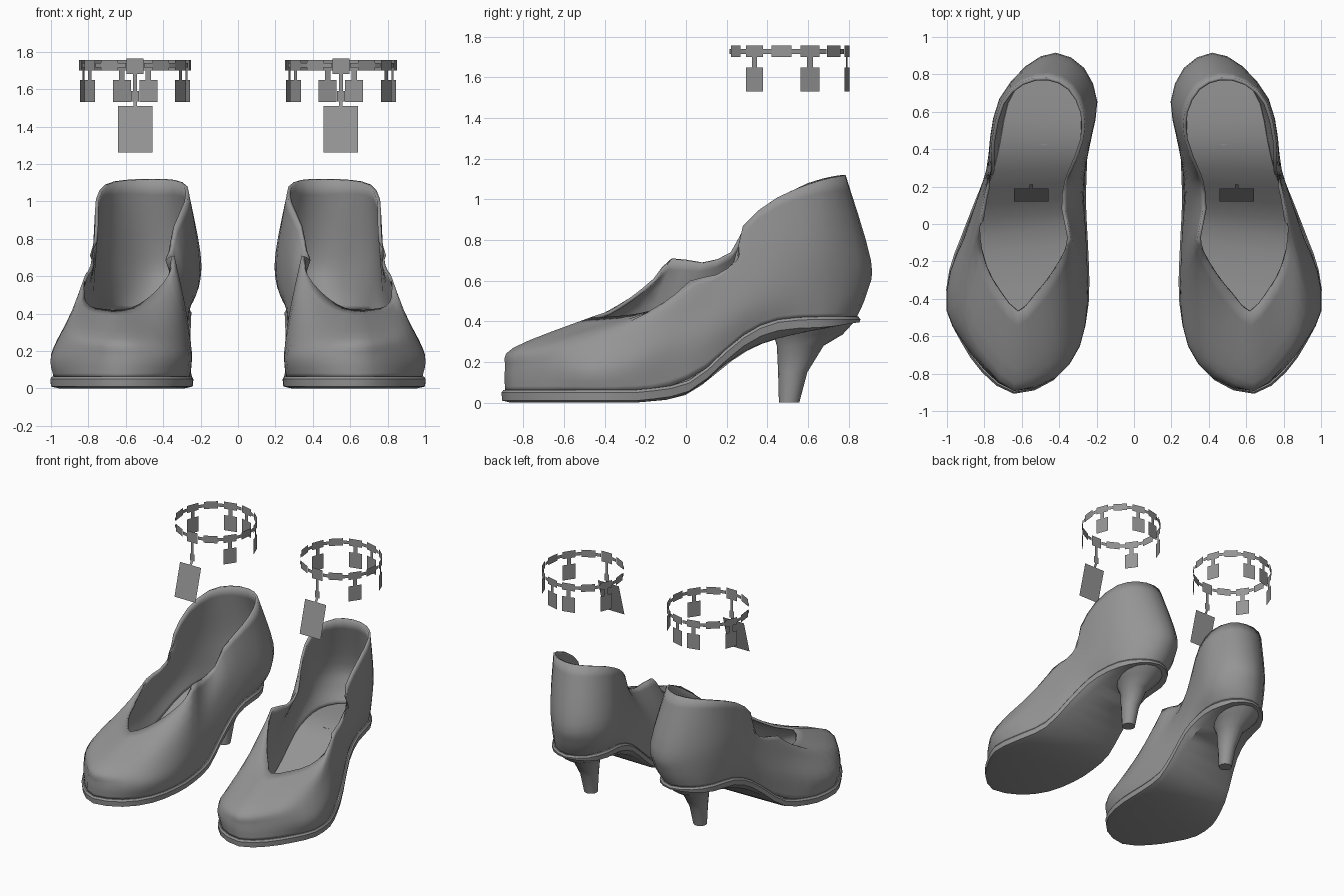
import bpy, bmesh, math
from mathutils import Vector

if "Cube" in bpy.data.objects:
    bpy.data.objects.remove(bpy.data.objects["Cube"])

grey = bpy.data.materials.new("mid_grey")
grey.diffuse_color = (0.3, 0.3, 0.3, 1)
grey.use_nodes = True
grey.node_tree.nodes["Principled BSDF"].inputs["Base Color"].default_value = grey.diffuse_color


def finish(name, bm, smooth=40, thickness=0):
    """Turn a bmesh of the right-hand part into a mirrored object."""
    me = bpy.data.meshes.new(name)
    bm.to_mesh(me)
    bm.free()
    me.materials.append(grey)
    ob = bpy.data.objects.new(name, me)
    bpy.context.collection.objects.link(ob)
    bpy.context.view_layer.objects.active = ob
    ob.select_set(True)
    if smooth:
        bpy.ops.object.shade_smooth_by_angle(angle=math.radians(smooth))
    ob.select_set(False)
    if thickness:
        s = ob.modifiers.new("lining", 'SOLIDIFY')
        s.thickness, s.offset = thickness, -1
    m = ob.modifiers.new("pair", 'MIRROR')
    m.use_mirror_merge = False
    return ob


def spline(a, b, c, d, t):
    return 0.5 * (2 * b + (c - a) * t + (2 * a - 5 * b + 4 * c - d) * t * t
                  + (3 * b - a - 3 * c + d) * t ** 3)


def ring(pts, sub=2):
    """Smooth closed curve through the points."""
    p = [Vector(q) for q in pts]
    n = len(p)
    return [spline(p[i - 1], p[i], p[(i + 1) % n], p[(i + 2) % n], k / sub)
            for i in range(n) for k in range(sub)]


def lookup(table, y):
    for (y0, z0), (y1, z1) in zip(table, table[1:]):
        if y <= y1:
            return z0 + (z1 - z0) * max(0, (y - y0) / (y1 - y0))
    return table[-1][1]


def loft(bm, rings):
    vs = [[bm.verts.new(p) for p in r] for r in rings]
    for a, b in zip(vs, vs[1:]):
        n = len(a)
        for i in range(n):
            bm.faces.new((a[i], a[(i + 1) % n], b[(i + 1) % n], b[i]))
    return vs


def cap(bm, r, up):
    """Close a toe-to-heel ring with strips running across it."""
    n = len(r)
    for i in range(n // 2):
        f = [r[i], r[i + 1], r[n - i - 1], r[(n - i) % n]]
        f = list(dict.fromkeys(f))
        bm.faces.new(f if up else f[::-1])


# Height of the sole's upper and lower edge along the shoe
EDGE = [(-.95, .06), (-.25, .06), (-.1, .075), (0, .10), (.1, .17), (.2, .265),
        (.3, .345), (.4, .395), (.5, .415), (.65, .42), (.9, .42)]
UNDER = [(-.95, 0), (-.25, 0), (-.03, .02), (.1, .10), (.2, .19), (.33, .275),
         (.45, .315), (.6, .35), (.9, .40)]

# Guide curves run toe, outer side, back, inner side
outline = [(.64, -.89), (.80, -.78), (.91, -.62), (.985, -.45), (.97, -.25),
           (.91, -.08), (.84, .10), (.77, .28), (.73, .45), (.69, .65), (.60, .78),
           (.46, .84), (.33, .77), (.27, .62), (.27, .45), (.27, .30), (.275, .15),
           (.27, 0), (.26, -.2), (.26, -.42), (.31, -.65), (.44, -.82)]
low = [(.64, -.89, .17), (.80, -.77, .18), (.92, -.62, .18), (1, -.46, .17),
       (.98, -.25, .20), (.91, -.08, .25), (.85, .10, .32), (.79, .29, .46),
       (.76, .46, .53), (.70, .67, .54), (.58, .83, .54), (.43, .89, .54),
       (.28, .81, .54), (.21, .65, .54), (.23, .46, .52), (.26, .29, .45),
       (.27, .14, .34), (.26, -.02, .27), (.25, -.22, .22), (.25, -.43, .18),
       (.29, -.65, .18), (.42, -.82, .18)]
high = [(.64, -.85, .27), (.78, -.72, .28), (.88, -.57, .31), (.92, -.38, .34),
        (.90, -.18, .38), (.86, -.02, .43), (.82, .13, .50), (.78, .29, .66),
        (.77, .46, .75), (.72, .67, .76), (.58, .84, .74), (.42, .91, .70),
        (.27, .83, .72), (.20, .65, .72), (.235, .46, .72), (.28, .29, .66),
        (.30, .15, .55), (.30, 0, .47), (.28, -.17, .43), (.30, -.36, .37),
        (.36, -.59, .31), (.46, -.75, .28)]
rim = [(.62, -.47, .42), (.72, -.36, .425), (.79, -.23, .44), (.82, -.08, .49),
       (.82, .02, .60), (.80, .15, .63), (.775, .25, .71), (.765, .28, .87),
       (.76, .45, 1.01), (.71, .65, 1.09), (.60, .76, 1.115), (.46, .785, 1.12),
       (.34, .73, 1.115), (.27, .60, 1.08), (.27, .45, 1.0), (.33, .29, .87),
       (.36, .22, .74), (.37, .08, .69), (.34, -.07, .71), (.37, -.16, .61),
       (.44, -.27, .52), (.53, -.38, .45)]

# Shoe upper: shell rising from the sole to the opening
base = ring([(x, y, lookup(EDGE, y)) for x, y in outline])
guides = [base, ring(low), ring(high), ring(rim)]
levels = []
for s in range(3):
    for k in range(4):
        a, b, c, d = (guides[min(3, max(0, s + o))] for o in (-1, 0, 1, 2))
        levels.append([spline(*q, k / 4) for q in zip(a, b, c, d)])
levels.append(guides[3])
bm = bmesh.new()
loft(bm, levels)
finish("shoe_upper", bm, 60, 0.018)


# Sole: narrow lip, curved edge and a closed footbed
def sole_ring(grow, height):
    out = []
    for i, p in enumerate(base):
        t = base[(i + 1) % len(base)] - base[i - 1]
        side = Vector((t.y, -t.x, 0)).normalized()
        out.append(Vector((p.x, p.y, height(p.y))) + side * grow)
    return out


bm = bmesh.new()
parts = loft(bm, [sole_ring(-.03, lambda y: lookup(UNDER, y)),
                  sole_ring(.014, lambda y: max(lookup(UNDER, y) + .006, lookup(EDGE, y) - .05)),
                  sole_ring(.018, lambda y: lookup(EDGE, y) - .01),
                  sole_ring(.008, lambda y: lookup(EDGE, y) + .003)])
cap(bm, parts[0], False)
cap(bm, parts[-1], True)
finish("sole", bm)

# Heel: tapered post flaring into the sole
bm = bmesh.new()
rings = []
for cy, rx, ry, z in [(.507, .05, .05, 0), (.525, .065, .072, .15), (.562, .09, .115, .28),
                      (.60, .14, .17, .335), (.625, .195, .205, .40)]:
    rings.append([(.48 + rx * math.cos(a), cy + ry * math.sin(a), z)
                  for a in (math.tau * i / 16 for i in range(16))])
post = loft(bm, rings)
bm.faces.new(post[0][::-1])
bm.faces.new(post[-1])
finish("heel", bm)

# Ankle chain: thin plates placed round a circle above the shoe
CX, CY, R = .55, .505, .295


def plate(bm, angle, w, z0, z1, r0=R, r1=R):
    out = Vector((math.sin(angle), -math.cos(angle), 0))
    side = Vector((math.cos(angle), math.sin(angle), 0)) * (w / 2)
    lo = Vector((CX, CY, z0)) + out * r0
    hi = Vector((CX, CY, z1)) + out * r1
    bm.faces.new([bm.verts.new(p) for p in (lo - side, lo + side, hi + side, hi - side)])


links, pendants = bmesh.new(), bmesh.new()
STEP = math.tau / 13
for i in range(13):
    a = i * STEP
    if i:
        plate(links, a, .10, 1.70, 1.757)
    else:
        plate(links, a, .09, 1.68, 1.765)
    plate(links, a + STEP / 2, .045, 1.715, 1.74)
    if i and i % 2 == 0 and i < 7 or i in (7, 9, 11):
        plate(pendants, a, .03, 1.645, 1.705)
        plate(pendants, a, .10, 1.53, 1.65)
finish("chain_links", links, 0)
finish("hanging_plates", pendants, 0)

# Front tag hanging below the chain
bm = bmesh.new()
plate(bm, 0, .022, 1.585, 1.685)
plate(bm, 0, .042, 1.535, 1.59)
plate(bm, 0, .02, 1.505, 1.54, R + .02, R)
plate(bm, 0, .185, 1.26, 1.51, R + .09, R + .02)
finish("front_tag", bm, 0)
